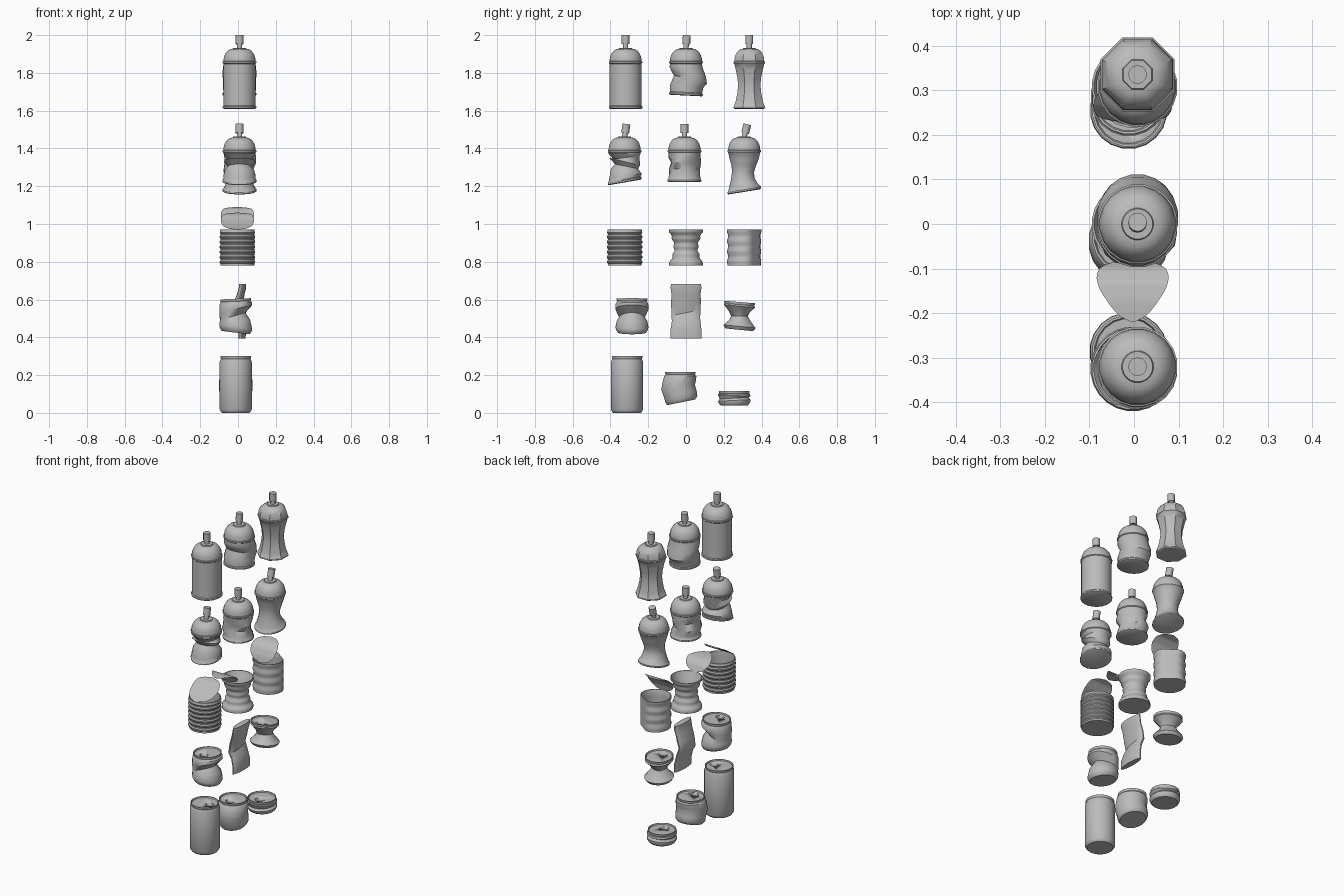
import bpy, bmesh, math
from mathutils import Matrix, Vector

if "Cube" in bpy.data.objects:
    bpy.data.objects.remove(bpy.data.objects["Cube"])

metal = bpy.data.materials.new("grey_metal")
metal.use_nodes = True
GREY = (0.5, 0.5, 0.5, 1)
metal.diffuse_color = GREY
metal.node_tree.nodes["Principled BSDF"].inputs["Base Color"].default_value = GREY


def finish(name, bm, angle=35):
    bmesh.ops.recalc_face_normals(bm, faces=bm.faces)
    me = bpy.data.meshes.new(name)
    bm.to_mesh(me)
    bm.free()
    me.materials.append(metal)
    ob = bpy.data.objects.new(name, me)
    bpy.context.collection.objects.link(ob)
    bpy.ops.object.select_all(action="DESELECT")
    ob.select_set(True)
    bpy.context.view_layer.objects.active = ob
    bpy.ops.object.shade_smooth_by_angle(angle=math.radians(angle))
    return ob


# One cross-section: radius, height, offset, slope, squash and lobed crumple
def ring(r, z, dx=0, dy=0, tx=0, ty=0, sx=1, wob=0, ph=0):
    def point(a):
        k = r * (1 + wob * math.cos(3 * a + ph))
        x, y = k * sx * math.cos(a), k * math.sin(a)
        return Vector((x + dx, y + dy, z + tx * x + ty * y))
    return point


def loft(name, x, y, rings, seg=20, angle=35):
    bm = bmesh.new()
    loops = []
    for f in rings:
        loops.append([bm.verts.new(f(math.tau * (i + .5) / seg) + Vector((x, y, 0)))
                      for i in range(seg)])
    for a, b in zip(loops, loops[1:]):
        for i in range(seg):
            j = (i + 1) % seg
            bm.faces.new((a[i], a[j], b[j], b[i]))
    bm.faces.new(loops[0][::-1])
    bm.faces.new(loops[-1])
    return finish(name, bm, angle)


# Spray cans: shared shoulder, dome, stem and nozzle on a custom body
def spray(name, y, top, body, lean=0, seg=20, x=0.008):
    rings = list(body)
    rings += [ring(.086, top - .152), ring(.09, top - .148), ring(.09, top - .14)]
    for i in range(7):
        t = i / 6 * math.pi / 2
        rings.append(ring(.036 + .05 * math.cos(t), top - .138 + .066 * math.sin(t)))
    rings.append(ring(.034, top - .067))
    loft(name + "_body", x, y, rings, seg)
    base = top - .07
    turn = Matrix.Translation((x, y, base)) @ Matrix.Rotation(-lean, 4, "X")
    bm = bmesh.new()
    for r, lo, hi in ((.014, 0, .03), (.021, .022, .07)):
        bmesh.ops.create_cone(bm, cap_ends=True, segments=12, radius1=r, radius2=r,
                              depth=hi - lo,
                              matrix=turn @ Matrix.Translation((0, 0, (lo + hi) / 2)))
    finish(name + "_nozzle", bm)


def foot(z, **k):
    return [ring(.084, z, **k), ring(.09, z + .004, **k),
            ring(.09, z + .012, **k), ring(.086, z + .017, **k)]


spray("whole_spray", -.32, 2, foot(1.61))
spray("dented_spray", 0, 2,
      foot(1.68, ty=-.05) + [
          ring(.089, 1.73, dy=.004, ty=-.1), ring(.088, 1.765, dy=.024, ty=-.25),
          ring(.092, 1.795, dy=.014, ty=-.15), ring(.088, 1.83)], lean=.06)
spray("pinched_spray", .335, 2,
      foot(1.61) + [ring(.078, 1.65), ring(.069, 1.69), ring(.064, 1.73),
                    ring(.067, 1.77), ring(.077, 1.815)], seg=8)
spray("folded_spray", -.325, 1.53,
      foot(1.22, ty=.17) + [
          ring(.087, 1.255, dy=.005, ty=.15), ring(.078, 1.285, dy=.005, ty=-.1),
          ring(.062, 1.305, dy=.01, ty=-.2), ring(.082, 1.33, dy=0, ty=-.25),
          ring(.07, 1.352, dy=.01, ty=.12), ring(.086, 1.372)], lean=.14)
spray("crumpled_spray", -.008, 1.53,
      foot(1.222) + [ring(.084, 1.255), ring(.08, 1.29, dx=-.012, wob=.1),
                     ring(.08, 1.325, dx=.004, wob=.12, ph=1.5),
                     ring(.085, 1.355, wob=.04)])
spray("bent_spray", .308, 1.53,
      foot(1.17, ty=.16) + [
          ring(.076, 1.205, dy=-.004, ty=.12), ring(.063, 1.24, dy=-.008, ty=.08),
          ring(.059, 1.275, dy=-.006), ring(.066, 1.31, dy=-.002),
          ring(.078, 1.345)], lean=.24)


# Opened food cans: thin wall with an inner bottom
def tin(name, y, shape, ribs, dent=0, seg=24):
    bottom, top = .78, .97
    outer = [ring(.09, bottom), ring(.09, bottom + .01)]
    steps = ribs * 4
    for i in range(steps + 1):
        t = i / steps
        r = shape(t) - (.005 if i % 4 in (2, 3) else 0)
        outer.append(ring(r, bottom + .015 + t * (top - bottom - .03)))
    outer += [ring(.092, top - .01), ring(.092, top)]
    inner = [ring(.087, top)]
    for i in range(9):
        t = 1 - i / 8
        inner.append(ring(shape(t) - .01, bottom + .01 + t * (top - bottom - .03)))
    ob = loft(name, -.003, y, outer + inner, seg)
    # one flattened side
    if dent:
        for v in ob.data.vertices:
            d = (v.co.x + .003) * .6 + (v.co.y - y) * .8
            if d > dent:
                push = d - dent
                v.co.x -= push * .6
                v.co.y -= push * .8


tin("ribbed_tin", -.325, lambda t: .095, 6)
tin("waisted_tin", 0, lambda t: .09 - .024 * math.sin(math.pi * t), 4)
tin("flattened_tin", .308, lambda t: .091, 3, dent=.074)


# Peeled-back lids: round sheets curved along a path of (y, z) points
def lid(name, path, width=.088, taper=0):
    bm = bmesh.new()
    rows = []
    n = 16
    for i in range(n + 1):
        t = i / n
        s = t * (len(path) - 1)
        k = min(int(s), len(path) - 2)
        p = Vector(path[k]).lerp(Vector(path[k + 1]), s - k)
        w = width * math.sqrt(max(1 - (2 * t - 1) ** 2, .005)) * (1 - taper * t * t)
        rows.append([bm.verts.new((-.003 + w * u, p.x, p.y)) for u in (-1, 0, 1)])
    for a, b in zip(rows, rows[1:]):
        for i in range(2):
            bm.faces.new((a[i], a[i + 1], b[i + 1], b[i]))
    finish(name, bm)


lid("ribbed_tin_lid", [(-.415, .97), (-.37, .99), (-.32, 1.02), (-.285, 1.05), (-.25, 1.06)])
lid("waisted_tin_lid", [(-.08, .97), (-.1, 1.01), (-.13, 1.037), (-.17, 1.045), (-.22, 1.045)],
    taper=.4)
lid("flattened_tin_lid", [(.228, .97), (.24, 1.01), (.262, 1.05), (.295, 1.08), (.34, 1.09)])


# Drink cans: rimmed top with a recessed lid and a cut opening
def drink(name, y, x, body, top, hole=None, **k):
    rings = list(body) + [ring(.079, top - .014, **k), ring(.082, top - .008, **k),
                          ring(.082, top, **k), ring(.077, top, **k),
                          ring(.074, top - .007, **k)]
    ob = loft(name, x, y, rings)
    if hole is None:
        return
    bm = bmesh.new()
    spot = Vector((x + k.get("dx", 0) + hole[0], y + k.get("dy", 0) + hole[1], top))
    bmesh.ops.create_cone(bm, cap_ends=True, segments=16, radius1=.026, radius2=.026,
                          depth=.05, matrix=Matrix.Translation(spot) @ Matrix.Diagonal((1, .8, 1, 1)))
    cutter = finish("opening_cutter", bm)
    cutter.hide_render = True
    bpy.context.view_layer.objects.active = ob
    mod = ob.modifiers.new("opening", "BOOLEAN")
    mod.operation = "DIFFERENCE"
    mod.object = cutter
    while ob.modifiers[0] != mod:
        bpy.ops.object.modifier_move_up(modifier=mod.name)
    bpy.ops.object.modifier_apply(modifier=mod.name)
    bpy.data.objects.remove(cutter)


def base(z, **k):
    return [ring(.074, z, **k), ring(.079, z + .005, **k), ring(.086, z + .018, **k)]


drink("whole_can", -.312, -.012, base(0) + [ring(.086, .27)], .3, hole=(.036, 0))
drink("slanted_can", -.03, -.012,
      base(.056, dy=.005, ty=.2) + [
          ring(.087, .1, dy=0, ty=.22), ring(.09, .135, dy=-.012, ty=.15),
          ring(.09, .165, dy=-.006, ty=.05), ring(.086, .195)], .217, hole=(0, -.036))
drink("squashed_can", .255, -.012,
      base(.04) + [ring(.087, .066, ty=.05), ring(.077, .078, ty=.06),
                   ring(.087, .092, ty=-.04), ring(.085, .1)], .116, hole=(0, -.03))
drink("creased_can", -.286, -.012,
      base(.425, tx=-.12) + [
          ring(.088, .455, tx=-.15), ring(.082, .485, dx=-.005, tx=.1),
          ring(.068, .51, dx=-.02, tx=.3, wob=.06), ring(.088, .55, tx=.25),
          ring(.087, .578, tx=.08)], .604, hole=(0, -.035), tx=.04)
drink("pinched_can", .283, -.012,
      base(.44, ty=-.1) + [
          ring(.08, .464, ty=-.08), ring(.055, .492), ring(.043, .512, wob=.1),
          ring(.056, .535, ty=-.05), ring(.083, .565, ty=-.1)], .587,
      hole=(0, -.036), ty=-.08)
# can pressed flat and folded into a gentle S
loft("flat_can", .01, 0, [
    ring(.084, .395, dx=.012, sx=.22), ring(.083, .44, dx=.012, sx=.25),
    ring(.076, .49, dx=0, sx=.3, ty=.1), ring(.077, .53, dx=-.018, sx=.3, ty=.2),
    ring(.08, .58, dx=-.008, sx=.32, ty=.1), ring(.078, .63, dx=.005, sx=.26),
    ring(.083, .665, dx=.014, sx=.24), ring(.08, .682, dx=.014, sx=.24)])
